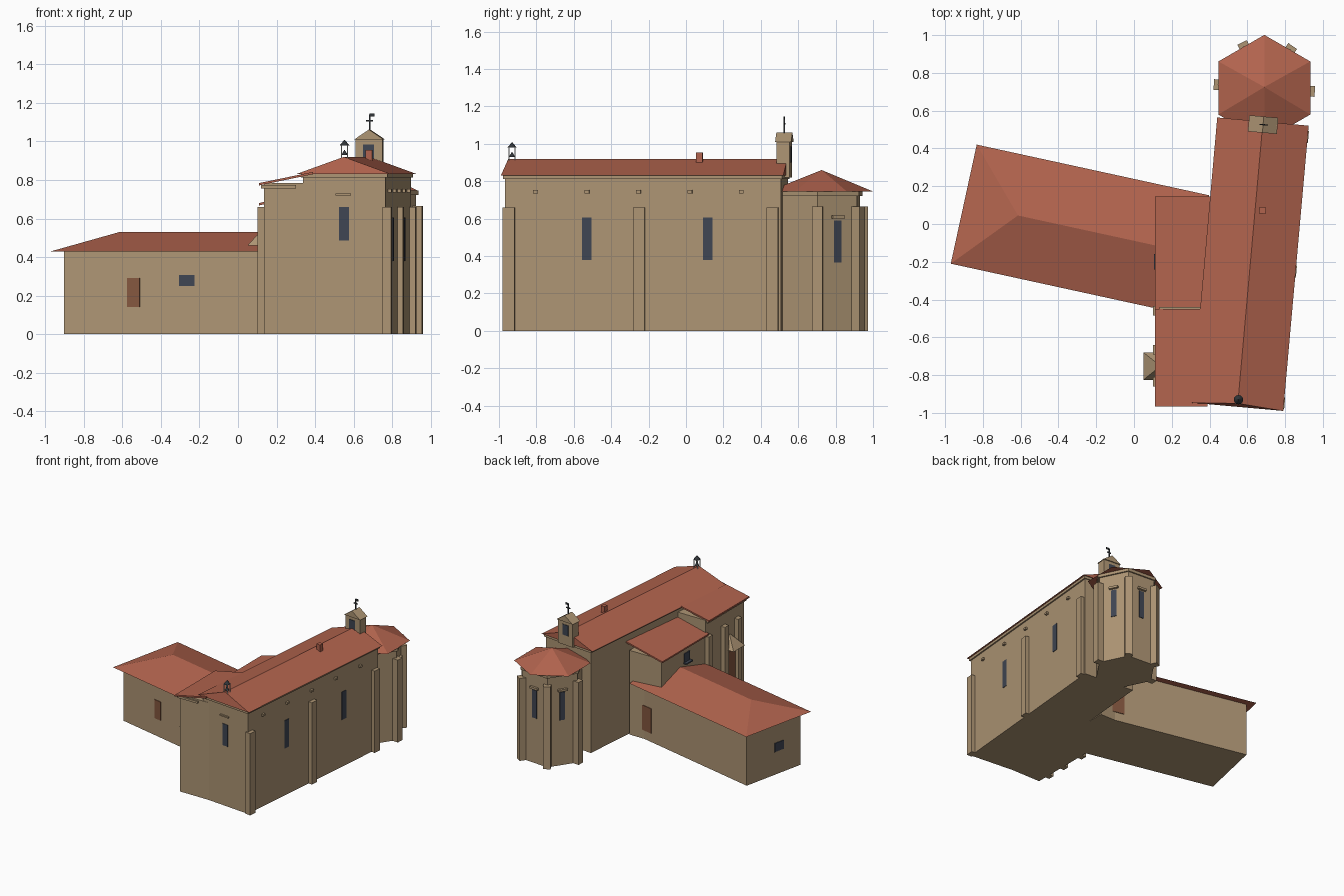
import bpy, bmesh, math
from mathutils import Matrix, Vector

if "Cube" in bpy.data.objects:
    bpy.data.objects.remove(bpy.data.objects["Cube"])


def material(name, rgb):
    m = bpy.data.materials.new(name)
    m.diffuse_color = (*rgb, 1)
    m.use_nodes = True
    m.node_tree.nodes["Principled BSDF"].inputs["Base Color"].default_value = m.diffuse_color
    return m


STONE = material("tan stone", (.42, .30, .175))
TILE = material("red tile", (.44, .125, .075))
GLASS = material("dark glass", (.05, .06, .085))
WOOD = material("brown wood", (.23, .095, .05))
METAL = material("dark metal", (.03, .035, .04))
PALE = material("pale post", (.65, .65, .62))


def frame(x, y, degrees):
    return Matrix.Translation((x, y, 0)) @ Matrix.Rotation(math.radians(degrees), 4, 'Z')


WORLD = Matrix()
NAVE = frame(.55, -.968, -5.1)      # x across from the ridge, y along the nave
WING = frame(-.97, -.21, -12.3)     # x along the wing, y across it
APSE = (.69, .72)


def solid(name, fr, verts, faces, mat):
    bm = bmesh.new()
    vs = [bm.verts.new(fr @ Vector(v)) for v in verts]
    for f in faces:
        bm.faces.new([vs[i] for i in f])
    bmesh.ops.recalc_face_normals(bm, faces=bm.faces)
    me = bpy.data.meshes.new(name)
    bm.to_mesh(me)
    bm.free()
    me.materials.append(mat)
    ob = bpy.data.objects.new(name, me)
    bpy.context.collection.objects.link(ob)
    return ob


def prism(name, fr, pts, z0, z1, mat):
    n = len(pts)
    sides = [(i, (i + 1) % n, (i + 1) % n + n, i + n) for i in range(n)]
    verts = [(x, y, z) for z in (z0, z1) for x, y in pts]
    return solid(name, fr, verts, sides + [range(n), range(n, 2 * n)], mat)


def box(name, fr, x0, x1, y0, y1, z0, z1, mat):
    return prism(name, fr, [(x0, y0), (x1, y0), (x1, y1), (x0, y1)], z0, z1, mat)


def ring(n, r, start=0, c=(0, 0)):
    return [(c[0] + r * math.cos(math.radians(start + 360 * i / n)),
             c[1] + r * math.sin(math.radians(start + 360 * i / n))) for i in range(n)]


def cone(name, fr, pts, c, z0, z1, mat):
    n = len(pts)
    return solid(name, fr, [(x, y, z0) for x, y in pts] + [(*c, z1)],
                 [(i, (i + 1) % n, n) for i in range(n)] + [range(n)], mat)


def gable(name, fr, x0, x1, y0, y1, ridge0, ridge1, z0, z1, mat):
    """Pitched roof with its ridge along y."""
    xm = (x0 + x1) / 2
    return solid(name, fr, [(x0, y0, z0), (x1, y0, z0), (x1, y1, z0), (x0, y1, z0),
                            (xm, ridge0, z1), (xm, ridge1, z1)],
                 [(0, 1, 2, 3), (0, 1, 4), (2, 3, 5), (1, 2, 5, 4), (3, 0, 4, 5)], mat)


def shed(name, x0, x1, y0, y1, z0, z1, mat, t=.012):
    """Single slope slab rising along x."""
    verts = [(x, y, z + d) for d in (-t, 0)
             for x, y, z in ((x0, y0, z0), (x1, y0, z1), (x1, y1, z1), (x0, y1, z0))]
    return solid(name, WORLD, verts, [(0, 1, 2, 3), (4, 5, 6, 7), (0, 1, 5, 4),
                                      (1, 2, 6, 5), (2, 3, 7, 6), (3, 0, 4, 7)], mat)


# Nave: walls, cornice, roof
box("nave_walls", NAVE, -.215, .215, .02, 1.5, 0, .83, STONE)
box("nave_cornice", NAVE, -.226, .226, .01, 1.508, .812, .832, STONE)
gable("nave_roof", NAVE, -.245, .241, 0, 1.516, .018, 1.516, .832, .92, TILE)
box("nave_chimney", NAVE, .02, .055, 1.03, 1.065, .88, .955, TILE)

# Nave side: buttresses, windows, vents
for y in (.01, .71, 1.425):
    box("nave_buttress", NAVE, .2, .245, y, y + .062, 0, .66, STONE)
for y in (.433, 1.083):
    box("nave_window", NAVE, .2, .219, y, y + .05, .38, .605, GLASS)
for i in range(5):
    y = .172 + .276 * i
    box("nave_vent", NAVE, .2, .232, y, y + .025, .735, .752, STONE)

# Facade: window and lintel
box("facade_window", NAVE, -.027, .025, .016, .05, .485, .66, GLASS)
box("facade_lintel", NAVE, -.045, .035, .008, .05, .72, .731, STONE)

# Side chapel and back annex under lean-to roofs
box("chapel_walls", WORLD, .135, .40, -.934, -.44, 0, .785, STONE)
shed("chapel_roof", .11, .39, -.965, -.45, .784, .842, TILE)
box("chapel_cornice", WORLD, .12, .30, -.945, -.455, .757, .774, STONE)
box("annex_walls", WORLD, .135, .42, -.45, .12, 0, .68, STONE)
shed("annex_roof", .11, .45, -.45, .145, .68, .762, TILE)
box("annex_window", WORLD, .128, .14, -.235, -.165, .55, .62, GLASS)
box("annex_sill", WORLD, .105, .14, -.24, -.16, .54, .55, GLASS)
for y in (-.485, -.69, -.86):
    box("chapel_buttress", WORLD, .1, .15, y, y + .05, 0, .66, STONE)

# Portal: door with small hipped canopy
box("portal_door", WORLD, .127, .14, -.81, -.69, .14, .42, WOOD)
solid("portal_canopy", WORLD,
      [(.05, -.825, .46), (.14, -.825, .46), (.14, -.68, .46), (.05, -.68, .46), (.14, -.752, .56)],
      [(0, 1, 2, 3), (0, 1, 4), (1, 2, 4), (2, 3, 4), (3, 0, 4)], STONE)

# Low west wing with hipped roof
box("wing_walls", WING, .055, 1.28, .055, .59, 0, .432, STONE)
solid("wing_roof", WING,
      [(0, 0, .43), (1.26, 0, .43), (1.26, .645, .43), (0, .645, .43), (.293, .325, .53), (1.26, .325, .53)],
      [(0, 1, 2, 3), (0, 1, 5, 4), (2, 3, 4, 5), (3, 0, 4), (1, 2, 5)], TILE)
box("wing_south_door", WING, .392, .459, .05, .07, .14, .29, WOOD)
box("wing_south_window", WING, .668, .75, .05, .07, .25, .306, GLASS)
box("wing_north_door", WING, 1.08, 1.27, .57, .595, .07, .27, WOOD)
box("wing_west_window", WING, .05, .07, .225, .315, .185, .255, GLASS)

# Apse: hexagonal walls, cornice, roof
prism("apse_walls", WORLD, ring(6, .235, -4, APSE), 0, .745, STONE)
prism("apse_cornice", WORLD, ring(6, .248, -4, APSE), .722, .745, STONE)
cone("apse_roof", WORLD, ring(6, .281, 30, APSE), (.69, .725), .745, .86, TILE)
for a in (-4, 56, 116, 176):
    box("apse_buttress", frame(*APSE, a), .2, .268, -.028, .028, 0, .665, STONE)
for a in (26, 86, 146):
    f = frame(*APSE, a)
    box("apse_window", f, .19, .208, -.021, .021, .365, .59, GLASS)
    box("apse_lintel", f, .19, .222, -.036, .036, .6, .617, STONE)

# Belfry: body, openings, gable roof, weather vane
box("belfry_body", NAVE, -.07, .07, 1.465, 1.535, .82, 1.015, STONE)
gable("belfry_roof", NAVE, -.077, .077, 1.457, 1.543, 1.457, 1.543, 1.01, 1.062, STONE)
for y in (1.461, 1.53):
    box("belfry_opening", NAVE, -.03, .025, y, y + .009, .9, .985, GLASS)
box("vane_pole", NAVE, -.004, .004, 1.496, 1.504, 1.05, 1.14, METAL)
box("vane_cross_arm", NAVE, -.018, .018, 1.497, 1.503, 1.103, 1.111, METAL)
box("vane_flag", NAVE, 0, .025, 1.498, 1.502, 1.13, 1.146, METAL)

# Small lantern at the front of the ridge
LANTERN = frame(.553, -.93, 0)
for x in (-.016, .016):
    for y in (-.016, .016):
        box("lantern_post", LANTERN, x - .003, x + .003, y - .003, y + .003, .89, .982, PALE)
cone("lantern_roof", LANTERN, ring(12, .025), (0, 0), .98, 1.01, METAL)
cone("lantern_bell", LANTERN, ring(12, .017), (0, 0), .93, .958, METAL)
